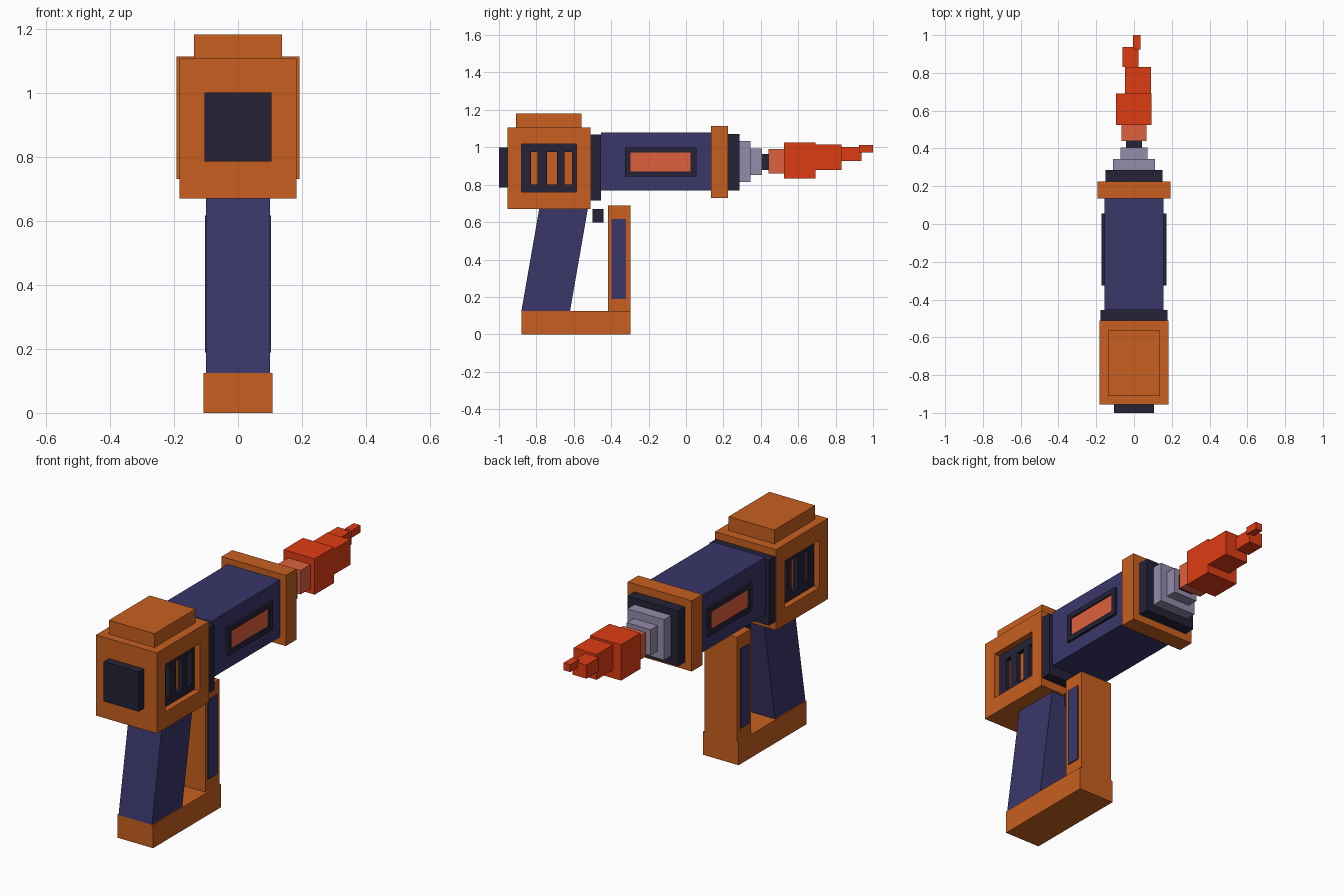
import bpy, bmesh

if "Cube" in bpy.data.objects:
    bpy.data.objects.remove(bpy.data.objects["Cube"])

COLOURS = {
    "orange": (0.58, 0.115, 0.014, 1), "navy": (0.042, 0.037, 0.144, 1),
    "dark": (0.018, 0.016, 0.039, 1), "red": (0.73, 0.045, 0.007, 1),
    "coral": (0.73, 0.12, 0.048, 1), "steel": (0.296, 0.262, 0.402, 1),
}
MATS = {}
for key, colour in COLOURS.items():
    MATS[key] = bpy.data.materials.new(key)
    MATS[key].diffuse_color = colour


def prism(name, mat, profile, x0, x1):
    """Extrude a (y, z) outline from x0 to x1."""
    bm = bmesh.new()
    face = bm.faces.new([bm.verts.new((x0, y, z)) for y, z in profile])
    ext = bmesh.ops.extrude_face_region(bm, geom=[face])
    verts = [v for v in ext["geom"] if isinstance(v, bmesh.types.BMVert)]
    bmesh.ops.translate(bm, verts=verts, vec=(x1 - x0, 0, 0))
    bmesh.ops.recalc_face_normals(bm, faces=bm.faces)
    mesh = bpy.data.meshes.new(name)
    bm.to_mesh(mesh)
    bm.free()
    obj = bpy.data.objects.new(name, mesh)
    bpy.context.collection.objects.link(obj)
    if mat:
        mesh.materials.append(MATS[mat])
    return obj


def box(name, mat, x, y, z):
    """x is a half width or a (min, max) pair; y and z are pairs."""
    x0, x1 = x if isinstance(x, tuple) else (-x, x)
    return prism(name, mat, [(y[0], z[0]), (y[1], z[0]), (y[1], z[1]), (y[0], z[1])], x0, x1)


def cut(obj, x, y, z):
    """Cut a box-shaped hole."""
    cutter = box("cutter", None, x, y, z)
    cutter.hide_render = True
    mod = obj.modifiers.new("cut", 'BOOLEAN')
    mod.operation, mod.solver, mod.object = 'DIFFERENCE', 'EXACT', cutter
    bpy.context.view_layer.objects.active = obj
    bpy.ops.object.modifier_apply(modifier=mod.name)
    bpy.data.objects.remove(cutter)


def side_span(s, a, b):
    return (a, b) if s > 0 else (-b, -a)


# Rear housing, cap and end plug
housing = box("rear_housing", "orange", 0.183, (-0.955, -0.51), (0.67, 1.107))
box("housing_cap", "orange", 0.137, (-0.91, -0.56), (1.107, 1.182))
box("rear_plug", "dark", 0.105, (-1.0, -0.955), (0.785, 1.0))

# Barrel and collars
box("rear_collar", "dark", 0.178, (-0.51, -0.455), (0.715, 1.068))
box("barrel", "navy", 0.157, (-0.455, 0.135), (0.77, 1.08))
box("front_collar", "orange", 0.192, (0.135, 0.225), (0.73, 1.113))

# Side vents and side windows
for s, side in ((1, "right"), (-1, "left")):
    cut(housing, side_span(s, 0.125, 0.25), (-0.88, -0.585), (0.76, 1.017))
    grille = box("vent_grille_" + side, "dark", side_span(s, 0.125, 0.15),
                 (-0.88, -0.585), (0.76, 1.017))
    for y in ((-0.83, -0.795), (-0.743, -0.69), (-0.65, -0.61)):
        cut(grille, side_span(s, 0.1, 0.2), y, (0.80, 0.975))
    frame = box("window_frame_" + side, "dark", side_span(s, 0.15, 0.171),
                (-0.325, 0.055), (0.845, 1.0))
    cut(frame, side_span(s, 0.1, 0.25), (-0.298, 0.025), (0.872, 0.972))
    box("window_" + side, "coral", side_span(s, 0.15, 0.163),
        (-0.298, 0.025), (0.872, 0.972))

# Nozzle steps
box("nozzle_base", "dark", 0.152, (0.225, 0.285), (0.77, 1.07))
box("nozzle_step_large", "steel", 0.11, (0.285, 0.345), (0.815, 1.035))
box("nozzle_step_small", "steel", 0.072, (0.345, 0.405), (0.853, 0.993))
box("nozzle_tip", "dark", 0.042, (0.405, 0.44), (0.88, 0.965))

# Blocky flame
box("flame_root", "coral", 0.067, (0.44, 0.525), (0.86, 0.99))
box("flame_body", "red", (-0.095, 0.092), (0.525, 0.692), (0.833, 1.027))
box("flame_middle", "red", (-0.047, 0.091), (0.692, 0.832), (0.878, 1.015))
box("flame_end", "red", (-0.06, 0.023), (0.832, 0.938), (0.928, 1.002))
box("flame_point", "red", (-0.006, 0.034), (0.925, 1.0), (0.973, 1.013))

# Slanted grip, trigger, base and guard post
prism("grip", "navy", [(-0.88, 0.125), (-0.62, 0.125), (-0.525, 0.67), (-0.785, 0.67)], -0.1, 0.1)
box("trigger", "dark", 0.04, (-0.50, -0.44), (0.597, 0.67))
box("grip_base", "orange", 0.107, (-0.88, -0.297), (0, 0.125))
box("guard_post", "orange", 0.097, (-0.418, -0.297), (0.125, 0.69))
box("guard_panel", "navy", 0.103, (-0.398, -0.322), (0.188, 0.617))

for m in bpy.data.materials:
    if m.users and not m.is_grease_pencil:
        m.use_nodes = True
        m.node_tree.nodes["Principled BSDF"].inputs["Base Color"].default_value = m.diffuse_color
